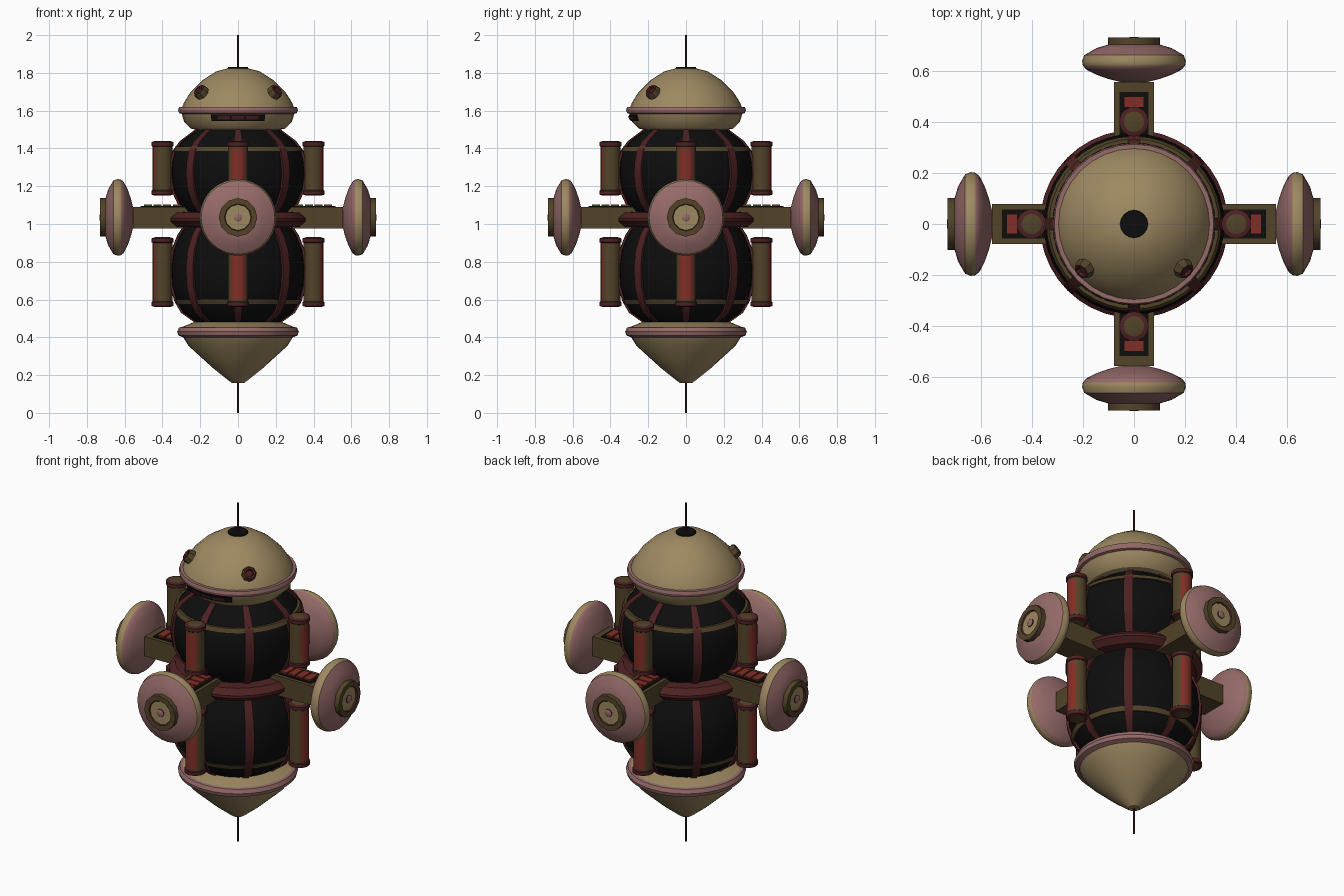
import bpy, bmesh
from math import cos, sin, radians, pi
from mathutils import Matrix

cube = bpy.data.objects.get("Cube")
if cube:
    bpy.data.objects.remove(cube)


def material(name, rgb):
    m = bpy.data.materials.new(name)
    m.use_nodes = True
    m.diffuse_color = (*rgb, 1)
    m.node_tree.nodes["Principled BSDF"].inputs["Base Color"].default_value = (*rgb, 1)
    return m


TAN, PINK, OLIVE, MAROON, RED, BLACK = range(6)
PALETTE = [
    material("tan", (.34, .25, .12)),
    material("dusty pink", (.30, .145, .14)),
    material("olive brown", (.085, .057, .022)),
    material("maroon", (.075, .015, .016)),
    material("red", (.22, .028, .02)),
    material("black", (.004, .004, .004)),
]


def finish(name, bm, matrix, angle=32):
    bmesh.ops.remove_doubles(bm, verts=bm.verts, dist=1e-5)
    bmesh.ops.recalc_face_normals(bm, faces=bm.faces)
    mesh = bpy.data.meshes.new(name)
    bm.to_mesh(mesh)
    bm.free()
    for m in PALETTE:
        mesh.materials.append(m)
    ob = bpy.data.objects.new(name, mesh)
    bpy.context.collection.objects.link(ob)
    ob.matrix_world = matrix
    bpy.ops.object.select_all(action='DESELECT')
    ob.select_set(True)
    bpy.context.view_layer.objects.active = ob
    bpy.ops.object.shade_smooth_by_angle(angle=radians(angle))
    return ob


def lathe(name, pts, colors, segs=32, matrix=Matrix(), mid=0, sweep=360, closed=False, panel=None):
    """Spin (radius, z) points about z; colors is one index or one per span.
    panel = (span, color) recolours the faces within 45 degrees of local +x."""
    bm = bmesh.new()
    full = sweep == 360
    start = 0 if full else mid - sweep / 2
    angles = [radians(start + sweep * i / segs) for i in range(segs + (not full))]
    rings = [[bm.verts.new((r * cos(a), r * sin(a), z)) for r, z in pts] for a in angles]
    for i in range(segs):
        a, b = rings[i], rings[(i + 1) % len(rings)]
        facing = cos((i + .5) * 2 * pi / segs) > .71
        for j in range(len(pts) - (not closed)):
            k = (j + 1) % len(pts)
            f = bm.faces.new((a[j], b[j], b[k], a[k]))
            f.material_index = colors if isinstance(colors, int) else colors[j]
            if panel and panel[0] == j and facing:
                f.material_index = panel[1]
    if not full:
        for ring in (rings[0], rings[-1]):
            f = bm.faces.new(ring)
            f.material_index = colors
    return finish(name, bm, matrix)


def box(name, lo, hi, color, matrix):
    bm = bmesh.new()
    bmesh.ops.create_cube(bm, size=1)
    for v in bm.verts:
        v.co = [(l + h) / 2 + c * (h - l) for l, h, c in zip(lo, hi, v.co)]
    for f in bm.faces:
        f.material_index = color
    return finish(name, bm, matrix)


def shell(pts, out, inn=.02):
    """Closed section that hugs a profile."""
    return [(r + out, z) for r, z in pts] + [(r - inn, z) for r, z in reversed(pts)]


# Domed head with rim and cap
lathe("head_dome", [(0, 1.825), (.05, 1.825), (.115, 1.808), (.19, 1.76), (.25, 1.70), (.285, 1.645),
                    (.295, 1.62), (.312, 1.62), (.317, 1.603), (.312, 1.587), (.298, 1.583),
                    (.285, 1.54), (.25, 1.505), (.2, 1.495), (0, 1.495)],
      [TAN] * 6 + [PINK] * 4 + [TAN] * 4)
lathe("head_cap", [(0, 1.832), (.053, 1.832), (.056, 1.815), (0, 1.81)], BLACK, 16)

# Curved visor slit with three lit windows
lathe("visor_slit", [(.27, 1.58), (.303, 1.58), (.294, 1.545), (.26, 1.545)], BLACK, 10,
      mid=-90, sweep=57, closed=True)
for side in (-1, 0, 1):
    lathe("visor_window", [(.28, 1.571), (.306, 1.571), (.3, 1.553), (.27, 1.553)], MAROON, 4,
          mid=-90 + side * 14.5, sweep=13, closed=True)

# Head sensors
for side in (-1, 1):
    turn = Matrix.Rotation(radians(-90 + side * 48), 4, 'Z') @ Matrix.Translation((.245, 0, 1.685))
    lathe("head_sensor", [(0, -.02), (.04, -.02), (.04, .028), (.032, .042), (.022, .042), (.018, .03), (0, .03)],
          [OLIVE, OLIVE, OLIVE, MAROON, MAROON, MAROON], 8, turn @ Matrix.Rotation(radians(52), 4, 'Y'))

# Two rounded body drums with ribs and hoops
UPPER = [(.215, 1.50), (.295, 1.44), (.333, 1.39), (.348, 1.33), (.353, 1.26), (.342, 1.18), (.31, 1.11), (.27, 1.06)]
LOWER = [(.27, 1.0), (.31, .94), (.342, .86), (.353, .77), (.348, .67), (.325, .59), (.29, .53), (.22, .48)]
for part, drum, hoop in (("upper", UPPER, [(.325, 1.41), (.336, 1.385)]),
                         ("lower", LOWER, [(.328, .60), (.317, .575)])):
    lathe(part + "_body", [(0, drum[0][1])] + drum + [(0, drum[-1][1])], BLACK, 40)
    lathe(part + "_hoop", shell(hoop, .007), OLIVE, 40, closed=True)
    for k in range(8):
        lathe(part + "_rib", shell(drum, .012), MAROON, 2, mid=45 * k, sweep=8, closed=True)

# Waist ring
lathe("waist_ring", [(.26, 1.065), (.335, 1.06), (.368, 1.03), (.368, 1.015), (.335, .985), (.26, .98)],
      MAROON, 40, closed=True)

# Base collar and cone
lathe("base_cone", [(0, .485), (.23, .482), (.295, .455), (.312, .452), (.322, .43), (.316, .41),
                    (.29, .40), (.262, .355), (.13, .235), (.055, .175), (.03, .157), (0, .157)],
      [TAN, TAN] + [PINK] * 4 + [TAN] * 5)

# Thin rods at both poles
for name, lo, hi in (("top_antenna", 1.82, 2), ("bottom_antenna", 0, .17)):
    lathe(name, [(0, lo), (.005, lo), (.005, hi), (0, hi)], MAROON, 8)

# Four identical sides: arm, pod and two tubes
for k in range(4):
    turn = Matrix.Rotation(k * pi / 2, 4, 'Z')
    box("arm", (.25, -.078, .975), (.555, .078, 1.09), OLIVE, turn)
    box("arm_tray", (.3, -.057, 1.085), (.517, .057, 1.094), BLACK, turn)
    for i in range(4):
        x = .303 + i * .051
        box("arm_light", (x, -.04, 1.09), (x + .042, .04, 1.103), RED, turn)

    outward = turn @ Matrix.Translation((0, 0, 1.035)) @ Matrix.Rotation(pi / 2, 4, 'Y')
    lathe("pod", [(0, .55), (.04, .552), (.1, .567), (.15, .585), (.188, .605), (.2, .62),
                  (.203, .637), (.195, .66), (.147, .688), (.1, .702), (0, .702)],
          [PINK] * 5 + [TAN, TAN] + [PINK] * 3, 32, outward)
    lathe("pod_hub", [(0, .69), (.102, .69), (.102, .73), (.072, .73), (.068, .722), (0, .722)],
          [OLIVE, OLIVE, OLIVE, MAROON, TAN], 12, outward)
    lathe("pod_knob", [(0, .715), (.023, .715), (.023, .728), (.016, .732), (0, .732)],
          [MAROON, MAROON, PINK, PINK], 10, outward)

    for name, lo, hi in (("upper_tube", 1.15, 1.44), ("lower_tube", .56, .93)):
        lathe(name, [(0, lo), (.04, lo), (.058, lo + .006), (.058, lo + .026), (.053, lo + .03),
                     (.053, lo + .04), (.053, hi - .04), (.053, hi - .03), (.058, hi - .026),
                     (.058, hi - .006), (.04, hi), (0, hi)],
              [OLIVE] + [MAROON] * 3 + [OLIVE] * 3 + [MAROON] * 3 + [OLIVE], 16,
              turn @ Matrix.Translation((.4, 0, 0)), panel=(5, RED))
